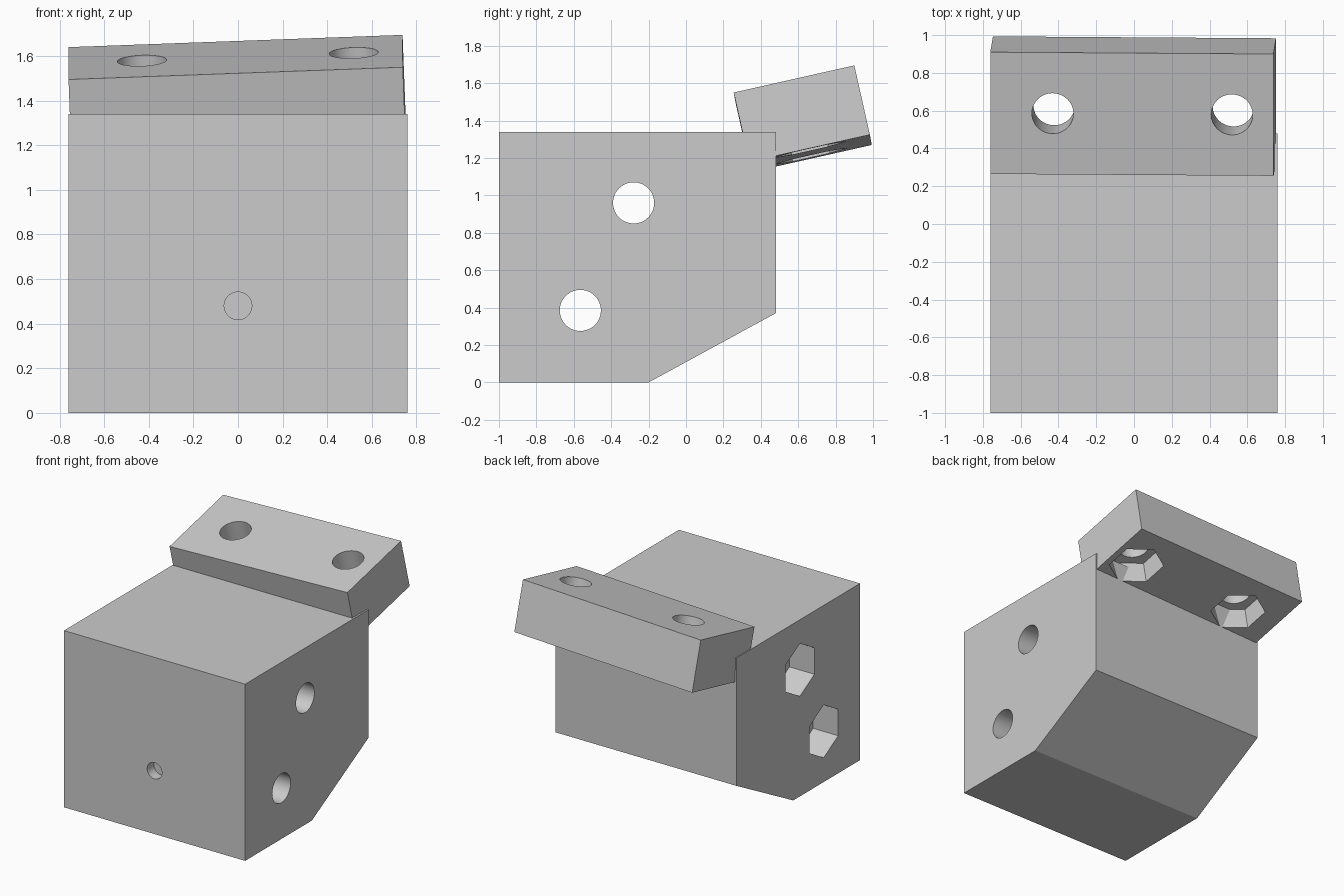
import bpy
import bmesh
from math import cos, sin, pi
from mathutils import Matrix, Vector

cube = bpy.data.objects.get("Cube")
if cube:
    bpy.data.objects.remove(cube, do_unlink=True)

grey = bpy.data.materials.new("light_grey")
grey.use_nodes = True
tone = (0.6, 0.6, 0.6, 1)
grey.diffuse_color = tone
grey.node_tree.nodes["Principled BSDF"].inputs["Base Color"].default_value = tone


def frame(a, b, c, origin=(0, 0, 0)):
    """Matrix whose local axes are the given world directions."""
    rot = Matrix((a, b, c)).transposed().to_4x4()
    return Matrix.Translation(origin) @ rot


def ngon(center, radius, sides):
    """Regular outline with a corner pointing along local y."""
    return [(center[0] + radius * cos(pi / 2 + 2 * pi * i / sides),
             center[1] + radius * sin(pi / 2 + 2 * pi * i / sides))
            for i in range(sides)]


def prism(name, space, outline, low, high):
    """Extrude an outline along the local z axis of a frame."""
    bm = bmesh.new()
    base = bm.faces.new([bm.verts.new((x, y, low)) for x, y in outline])
    top = bmesh.ops.extrude_face_region(bm, geom=[base])["geom"]
    moved = [v for v in top if isinstance(v, bmesh.types.BMVert)]
    bmesh.ops.translate(bm, verts=moved, vec=(0, 0, high - low))
    bmesh.ops.recalc_face_normals(bm, faces=bm.faces)
    bm.transform(space)
    mesh = bpy.data.meshes.new(name)
    bm.to_mesh(mesh)
    bm.free()
    mesh.materials.append(grey)
    obj = bpy.data.objects.new(name, mesh)
    bpy.context.collection.objects.link(obj)
    return obj


def select(obj):
    bpy.ops.object.select_all(action="DESELECT")
    obj.select_set(True)
    bpy.context.view_layer.objects.active = obj


def cut(target, space, outline, low, high):
    """Remove a prism from the target."""
    tool = prism("cutter", space, outline, low, high)
    tool.hide_render = True
    mod = target.modifiers.new("cut", "BOOLEAN")
    mod.operation = "DIFFERENCE"
    mod.solver = "EXACT"
    mod.object = tool
    select(target)
    bpy.ops.object.modifier_apply(modifier=mod.name)
    bpy.data.objects.remove(tool, do_unlink=True)


HOLE, NUT, ROUND = 0.11, 0.2, 48
X, Y, Z = Vector((1, 0, 0)), Vector((0, 1, 0)), Vector((0, 0, 1))

# Main body: side profile extruded across the width
side = frame(Y, Z, X)
half = 0.76
body = prism("main_body", side,
             [(-1, 0), (-0.2, 0), (0.48, 0.37), (0.48, 1.34), (-1, 1.34)],
             -half, half)

# Cross bolt holes with hexagonal nut pockets on one side
for center in ((-0.28, 0.96), (-0.565, 0.385)):
    cut(body, side, ngon(center, HOLE, ROUND), -1, 1)
    cut(body, side, ngon(center, NUT, 6), -1, -half + 0.21)

# Small blind hole in the front
cut(body, frame(X, Z, -Y), ngon((0, 0.48), 0.062, ROUND), 0.92, 1.1)

# Tilted clamp block set into the upper back edge
along = Vector((1.5, -0.01, 0.055)).normalized()
up = along.cross(Vector((0, 0.645, 0.145))).normalized()
tilt = frame(along, up.cross(along), up, (-half, 0.265, 1.495))
length, depth, height = 1.5, 0.661, 0.38
block = prism("clamp_block", tilt,
              [(0, 0), (length, 0), (length, depth), (0, depth)], -height, 0)

# Bolt holes through the block, nut pockets underneath
for x in (0.33, 1.28):
    center = (x, depth / 2)
    cut(block, tilt, ngon(center, HOLE, ROUND), -0.6, 0.2)
    cut(block, tilt, ngon(center, NUT, 6), -0.6, -height + 0.175)

for part in (body, block):
    select(part)
    bpy.ops.object.shade_smooth_by_angle(angle=pi / 9)
